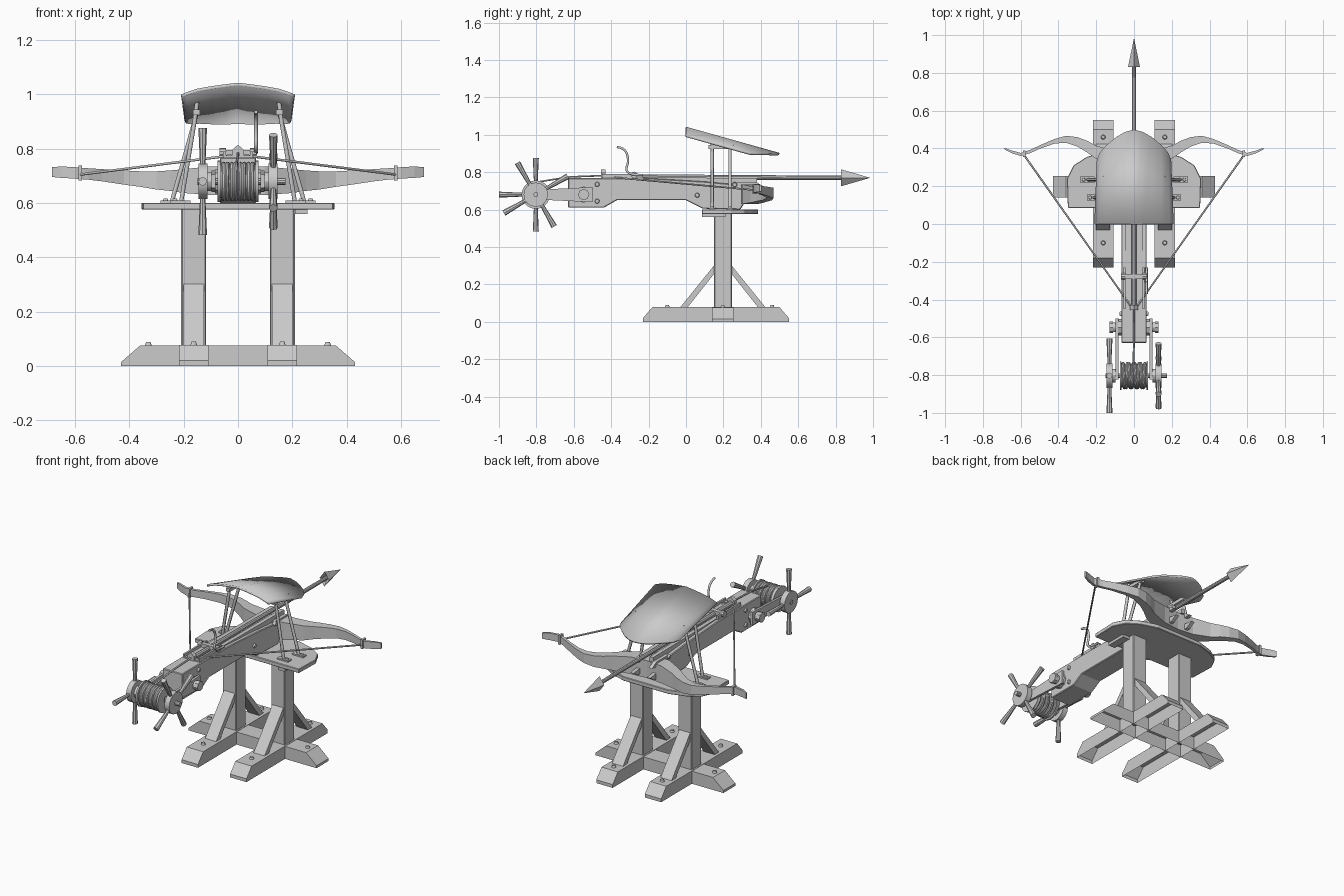
import bpy, bmesh, math
from mathutils import Vector

if "Cube" in bpy.data.objects:
    bpy.data.objects.remove(bpy.data.objects["Cube"])


def mesh_obj(name, verts, faces, smooth=False):
    me = bpy.data.meshes.new(name)
    me.from_pydata(verts, [], faces)
    bm = bmesh.new()
    bm.from_mesh(me)
    bmesh.ops.recalc_face_normals(bm, faces=bm.faces)
    for f in bm.faces:
        f.smooth = smooth
    bm.to_mesh(me)
    bm.free()
    ob = bpy.data.objects.new(name, me)
    bpy.context.collection.objects.link(ob)
    return ob


def prism(name, pts, axis, a, b, open_bottom=False, bevel=0.0):
    """Extrude a 2D profile along an axis: x -> (y,z), y -> (x,z), z -> (x,y)."""
    put = {'x': lambda p, t: (t, p[0], p[1]),
           'y': lambda p, t: (p[0], t, p[1]),
           'z': lambda p, t: (p[0], p[1], t)}[axis]
    n = len(pts)
    v = [put(p, t) for t in (a, b) for p in pts]
    f = [tuple(range(n)), tuple(range(n, 2 * n))]
    f += [(i, (i + 1) % n, n + (i + 1) % n, n + i) for i in range(n)]
    if open_bottom:
        f = [q for q in f if any(v[i][2] > 1e-5 for i in q)]
    ob = mesh_obj(name, v, f)
    if bevel:
        m = ob.modifiers.new("bevel", 'BEVEL')
        m.width, m.segments = bevel, 1
    return ob


def box(name, x0, x1, y0, y1, z0, z1, bevel=0.0):
    return prism(name, [(x0, y0), (x1, y0), (x1, y1), (x0, y1)], 'z', z0, z1, bevel=bevel)


def rod(name, p, q, r0, r1=None, n=10):
    """Cylinder or cone frustum between two points."""
    p, q = Vector(p), Vector(q)
    r1 = r0 if r1 is None else r1
    bpy.ops.mesh.primitive_cone_add(vertices=n, radius1=r0, radius2=r1, depth=(q - p).length,
                                    location=(p + q) / 2,
                                    rotation=(q - p).to_track_quat('Z', 'Y').to_euler())
    ob = bpy.context.object
    ob.name = name
    if n > 6:
        bpy.ops.object.shade_smooth_by_angle()
    return ob


def tube(name, pts, r, spline='POLY'):
    cu = bpy.data.curves.new(name, 'CURVE')
    cu.dimensions, cu.bevel_depth, cu.bevel_resolution = '3D', r, 1
    cu.use_fill_caps = True
    cu.resolution_u = 4
    s = cu.splines.new(spline)
    s.points.add(len(pts) - 1)
    for sp, p in zip(s.points, pts):
        sp.co = (*p, 1)
    if spline == 'NURBS':
        s.order_u, s.use_endpoint_u = 3, True
    ob = bpy.data.objects.new(name, cu)
    bpy.context.collection.objects.link(ob)
    return ob


# Base: hollow cross beam and two hollow feet
prism("cross_beam", [(-.43, 0), (-.43, .015), (-.36, .076), (.36, .076), (.43, .015), (.43, 0)],
      'y', .14, .255, True)
for s in (-1, 1):
    x = s * .163
    prism("foot", [(-.23, 0), (-.23, .02), (-.18, .078), (.5, .078), (.55, .02), (.55, 0)],
          'x', x - .055, x + .055, True)
    box("post", x - .046, x + .046, .15, .245, .07, .58, .004)
    for d in (-1, 1):
        prof = [(.197 + d * a, z) for a, z in ((.23, .075), (.19, .075), (.04, .265), (.04, .31))]
        prism("brace", prof, 'x', x - .037, x + .037)
        rod("foot_bolt", (x, .18 + d * .28, .07), (x, .18 + d * .28, .09), .015, .009)
    rod("beam_bolt", (s * .33, .197, .07), (s * .33, .197, .088), .015, .009)

# Platform with rounded front edge
half = [(.35, .085), (.355, .24), (.32, .31), (.25, .355), (.15, .385)]
prism("platform", half + [(-x, y) for x, y in reversed(half)], 'z', .576, .601, bevel=.003)
box("platform_cleat", .21, .255, .085, .21, .56, .577)

# Stock and top rail
prism("stock", [(-.63, .61), (-.44, .61), (-.37, .65), (0, .65), (.09, .605), (.29, .6),
                (.31, .63), (.31, .73), (.1, .75), (-.2, .768), (-.63, .768)], 'x', -.067, .067, bevel=.004)
box("arrow_rail", -.045, .045, -.45, .3, .72, .765)
for s in (-1, 1):
    prism("rail_side", [(-.45, .76), (.38, .74), (.38, .768), (-.45, .775)],
          'x', s * .022, s * .046)
    for y, z in ((-.475, .735), (-.475, .645), (.06, .677), (.26, .733)):
        rod("stock_bolt", (s * .06, y, z), (s * .076, y, z), .015, .010)
    # Bow clamps on the nose of the stock
    prism("bow_clamp", [(.26, .63), (.4, .645), (.44, .67), (.36, .68), (.36, .715), (.42, .72),
                        (.38, .745), (.26, .745)], 'x', s * .045, s * .066)

# Bow: lofted rectangular sections (x, y low, y high, z low, z high)
sec = [(0, .29, .375, .63, .735), (.1, .30, .385, .63, .735), (.2, .345, .415, .637, .725),
       (.25, .38, .441, .645, .72), (.3, .41, .46, .65, .717), (.36, .43, .467, .66, .717),
       (.42, .426, .45, .668, .72), (.5, .398, .416, .68, .725), (.55, .375, .392, .686, .728),
       (.6, .36, .376, .69, .732), (.65, .376, .39, .693, .735), (.685, .394, .403, .696, .732)]
sec = [(-s[0], *s[1:]) for s in reversed(sec[1:])] + sec
v, f = [], []
for x, y0, y1, z0, z1 in sec:
    v += [(x, y0, z0), (x, y1, z0), (x, y1, z1), (x, y0, z1)]
for i in range(len(sec) - 1):
    f += [(4 * i + k, 4 * i + (k + 1) % 4, 4 * i + 4 + (k + 1) % 4, 4 * i + 4 + k) for k in range(4)]
f += [(0, 1, 2, 3), tuple(range(len(v) - 4, len(v)))]
mesh_obj("bow", v, f)
for s in (-1, 1):
    box("string_binding", s * .575, s * .588, .356, .39, .683, .738)
tube("bow_string", [(-.58, .362, .705), (-.02, -.43, .776), (.02, -.43, .776), (.58, .362, .705)], .005)

# Arrow with a four sided barbed head
rod("arrow_shaft", (0, -.43, .775), (0, .86, .77), .015, .011)
tip, nk = (0, .985, .77), .86
mesh_obj("arrow_head", [tip, (.032, .83, .77), (0, .83, .815), (-.032, .83, .77), (0, .83, .725),
                        (0, nk, .77)],
         [(0, 1, 2), (0, 2, 3), (0, 3, 4), (0, 4, 1), (5, 1, 2), (5, 2, 3), (5, 3, 4), (5, 4, 1)])

# Trigger: slider block, cross bar and curved lever
prism("string_catch", [(-.022, .765), (.022, .765), (.022, .795), (0, .815), (-.022, .795)],
      'y', -.455, -.43)
box("catch_bar", -.05, .05, -.29, -.265, .765, .795)
for s in (-1, 1):
    rod("catch_bar_end", (s * .045, -.277, .785), (s * .068, -.277, .785), .018)
    box("catch_side_bar", s * .045, s * .056, -.45, -.23, .768, .79)
tube("trigger_lever", [(.066, -.23, .785), (.066, -.29, .785), (.066, -.325, .81), (.066, -.305, .86),
                       (.066, -.325, .93), (.066, -.37, .935)], .007, 'NURBS')

# Windlass
AY, AZ = -.803, .68
rod("winch_axle", (-.15, AY, AZ), (.175, AY, AZ), .013)
rod("winch_drum", (-.07, AY, AZ), (.07, AY, AZ), .062, n=20)
for i in range(8):
    bpy.ops.mesh.primitive_torus_add(major_radius=.064, minor_radius=.0085, major_segments=24,
                                     minor_segments=8, location=(-.054 + i * .0154, AY, AZ),
                                     rotation=(0, math.pi / 2, .05 * (-1) ** i))
    bpy.context.object.name = "rope_coil"
    bpy.ops.object.shade_smooth_by_angle()
tube("winch_rope", [(-.005, AY + .01, .748), (0, -.62, .775), (0, -.44, .782)], .005)
for s, turn in ((-1, 0), (1, math.pi / 6)):
    rod("drum_flange", (s * .065, AY, AZ), (s * .075, AY, AZ), .076, n=20)
    prism("winch_arm", [(AY - .02, .655), (-.5, .64), (-.5, .72), (AY - .02, .705)],
          'x', s * .083, s * .097)
    rod("arm_pivot", (s * .06, -.547, AZ), (s * .115, -.547, AZ), .026, n=12)
    rod("arm_pivot_collar", (s * .066, -.547, AZ), (s * .084, -.547, AZ), .044, n=8)
    rod("arm_pivot_cap", (s * .11, -.547, AZ), (s * .13, -.547, AZ), .03, n=8)
    rod("wheel_hub", (s * .113, AY, AZ), (s * .145, AY, AZ), .065, n=16)
    rod("wheel_hub_inner", (s * .097, AY, AZ), (s * .115, AY, AZ), .035, n=12)
    for k in range(4):
        a = turn + k * math.pi / 2
        c, d = math.cos(a), math.sin(a)
        rod("wheel_handle", (s * .13, AY + .04 * c, AZ + .04 * d),
            (s * .13, AY + .197 * c, AZ + .197 * d), .009, .016, 8)

# Canopy: faceted arched shield (rear x, front x, front y, drop)
col = [(0, 0, .5, 0), (.05, .048, .487, .006), (.1, .095, .46, .013), (.15, .143, .42, .022),
       (.19, .18, .38, .035), (.21, .197, .34, .044)]
col = [(-a, -b, y, d) for a, b, y, d in reversed(col[1:])] + col
v = [p for a, b, y, d in col for p in ((a, 0, 1.043 - d), (b, y, 1.043 - d - .28 * y))]
can = mesh_obj("canopy", v, [(2 * i, 2 * i + 2, 2 * i + 3, 2 * i + 1) for i in range(len(col) - 1)], True)
sol = can.modifiers.new("thickness", 'SOLIDIFY')
sol.thickness = .012
sol.offset = -1 if can.data.polygons[0].normal.z > 0 else 1

# Canopy supports
for s in (-1, 1):
    for y, xb, zt in ((.14, .21, .975), (.235, .245, .945)):
        tube("canopy_support", [(s * xb, y, .6), (s * .16, y, .9), (s * .15, y, zt)], .009)
        box("support_foot", s * (xb - .035), s * (xb + .04), y - .016, y + .016, .6, .609)
        rod("support_bolt", (s * (xb + .022), y, .605), (s * (xb + .022), y, .616), .011, .008)
    box("canopy_bracket", s * .14, s * .165, .12, .255, .925, .945)
